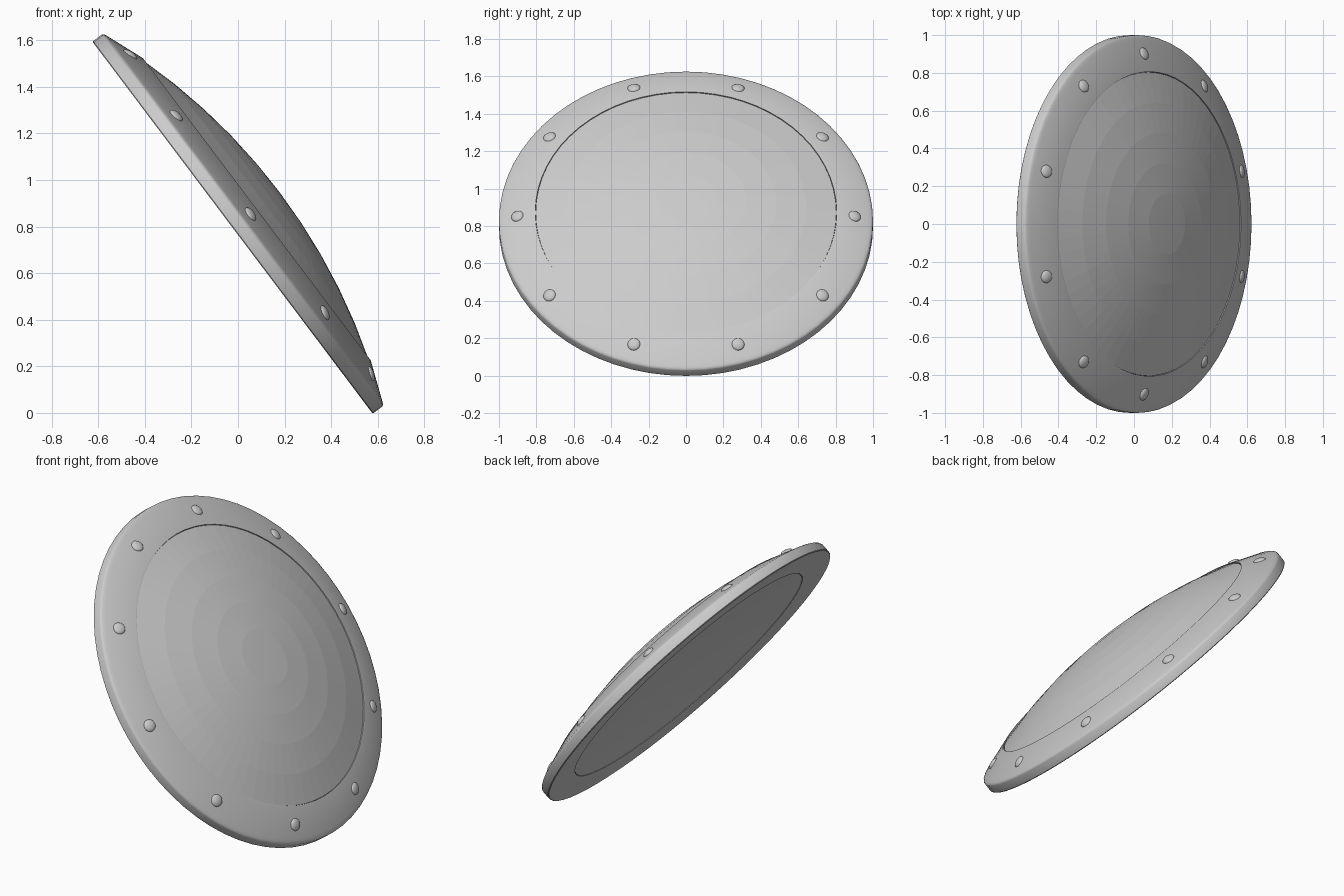
import bpy, math
from mathutils import Matrix, Vector

if "Cube" in bpy.data.objects:
    bpy.data.objects.remove(bpy.data.objects["Cube"], do_unlink=True)

SEGMENTS = 64
RIVETS = 10
TILT = math.radians(53)
PLACE = Matrix.Translation((-0.017, 0, 0.80)) @ Matrix.Rotation(TILT, 4, 'Y')

metal = bpy.data.materials.new("grey metal")
metal.use_nodes = True
grey = (0.6, 0.6, 0.6, 1)
metal.diffuse_color = grey
metal.node_tree.nodes["Principled BSDF"].inputs["Base Color"].default_value = grey


def lathe(name, profile, closed, steps, matrix, smooth=35):
    """Spin a (radius, height) profile about z; radius 0 makes a pole."""
    verts, rings, faces = [], [], []
    for r, h in profile:
        count = steps if r > 0 else 1
        rings.append([len(verts) + i for i in range(count)])
        for i in range(count):
            a = 2 * math.pi * i / steps
            verts.append((r * math.cos(a), r * math.sin(a), h))
    pairs = list(zip(rings, rings[1:]))
    if closed:
        pairs.append((rings[-1], rings[0]))
    for low, high in pairs:
        for i in range(steps):
            j = (i + 1) % steps
            quad = [low[i % len(low)], low[j % len(low)],
                    high[j % len(high)], high[i % len(high)]]
            faces.append(list(dict.fromkeys(quad)))
    mesh = bpy.data.meshes.new(name)
    mesh.from_pydata(verts, [], faces)
    mesh.materials.append(metal)
    obj = bpy.data.objects.new(name, mesh)
    bpy.context.collection.objects.link(obj)
    obj.matrix_world = matrix
    bpy.ops.object.select_all(action='DESELECT')
    obj.select_set(True)
    bpy.context.view_layer.objects.active = obj
    bpy.ops.object.shade_smooth_by_angle(angle=math.radians(smooth))


def cap(edge, base, rise, rings):
    """Points of a shallow spherical cap from its pole out to its edge."""
    ball = (edge ** 2 + rise ** 2) / (2 * rise)
    radii = [edge * k / rings for k in range(rings + 1)]
    return [(r, base + rise - ball + math.sqrt(ball ** 2 - r ** 2)) for r in radii]


# Sloping rim with an upright edge, a small bevel and a raised inner lip
lathe("shield_rim", [(0.806, -0.001), (0.996, -0.008), (1.0, -0.004), (1.0, 0.042),
                     (0.997, 0.049), (0.988, 0.055), (0.972, 0.061),
                     (0.812, 0.123), (0.806, 0.123)],
      True, SEGMENTS, PLACE)

# Faceted domed centre, gently hollowed behind
dome = cap(0.804, 0.001, 0.024, 5) + cap(0.804, 0.118, 0.127, 5)[::-1]
lathe("shield_dome", dome, False, SEGMENTS, PLACE, smooth=1)

# Ring of low rounded rivets standing square to the sloping rim
slope = math.atan2(0.062, 0.16)
head = [(0.034 * math.cos(t), 0.014 * math.sin(t))
        for t in (math.pi / 2 * k / 5 for k in range(5))] + [(0, 0.014)]
for n in range(RIVETS):
    turn = Matrix.Rotation(math.pi / 2 + 2 * math.pi * n / RIVETS, 4, 'Z')
    seat = Matrix.Translation(Vector((0.902, 0, 0.088))) @ Matrix.Rotation(slope, 4, 'Y')
    lathe(f"rivet_{n + 1}", head, False, 16, PLACE @ turn @ seat)
